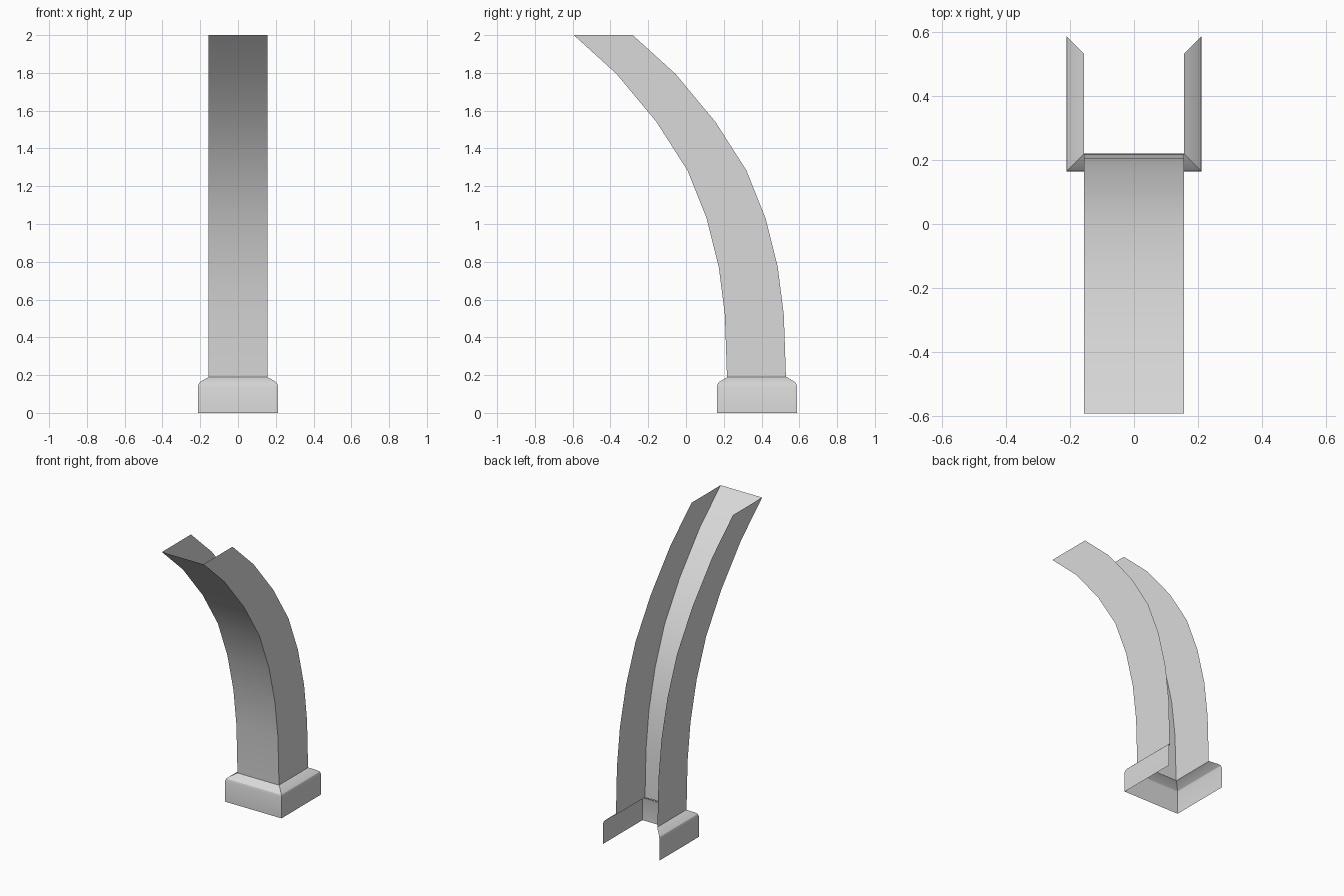
import bpy
import math

default = bpy.data.objects.get("Cube")
if default:
    bpy.data.objects.remove(default, do_unlink=True)

grey = bpy.data.materials.new("light_grey")
grey.use_nodes = True
colour = (0.7, 0.7, 0.7, 1)
grey.diffuse_color = colour
grey.node_tree.nodes["Principled BSDF"].inputs["Base Color"].default_value = colour


def open_channel(name, sections):
    """Loft U-shaped sections (half size, centre y, z), open at the back."""
    verts, faces = [], []
    for half, y, z in sections:
        verts += [(-half, y + half, z), (-half, y - half, z),
                  (half, y - half, z), (half, y + half, z)]
    for ring in range(len(sections) - 1):
        for side in range(3):
            a = ring * 4 + side
            faces.append((a, a + 1, a + 5, a + 4))
    mesh = bpy.data.meshes.new(name)
    mesh.from_pydata(verts, [], faces)
    mesh.materials.append(grey)
    obj = bpy.data.objects.new(name, mesh)
    bpy.context.collection.objects.link(obj)
    bpy.ops.object.select_all(action="DESELECT")
    obj.select_set(True)
    bpy.context.view_layer.objects.active = obj
    bpy.ops.object.shade_smooth_by_angle(angle=math.radians(30))
    return obj


# Plinth with a rounded shoulder
FOOT_Y = 0.376
shoulder = [(0.212, 0), (0.212, 0.14), (0.207, 0.156), (0.195, 0.167), (0.156, 0.19)]
open_channel("base_plinth", [(half, FOOT_Y, z) for half, z in shoulder])

# Rib curving forward as it rises
HALF = 0.156
front_curve = [(0.217, 0.19), (0.206, 0.517), (0.174, 0.77), (0.109, 1.03),
               (0.007, 1.285), (-0.156, 1.54), (-0.368, 1.795), (-0.594, 2.0)]
open_channel("curved_rib", [(HALF, y + HALF, z) for y, z in front_curve])
